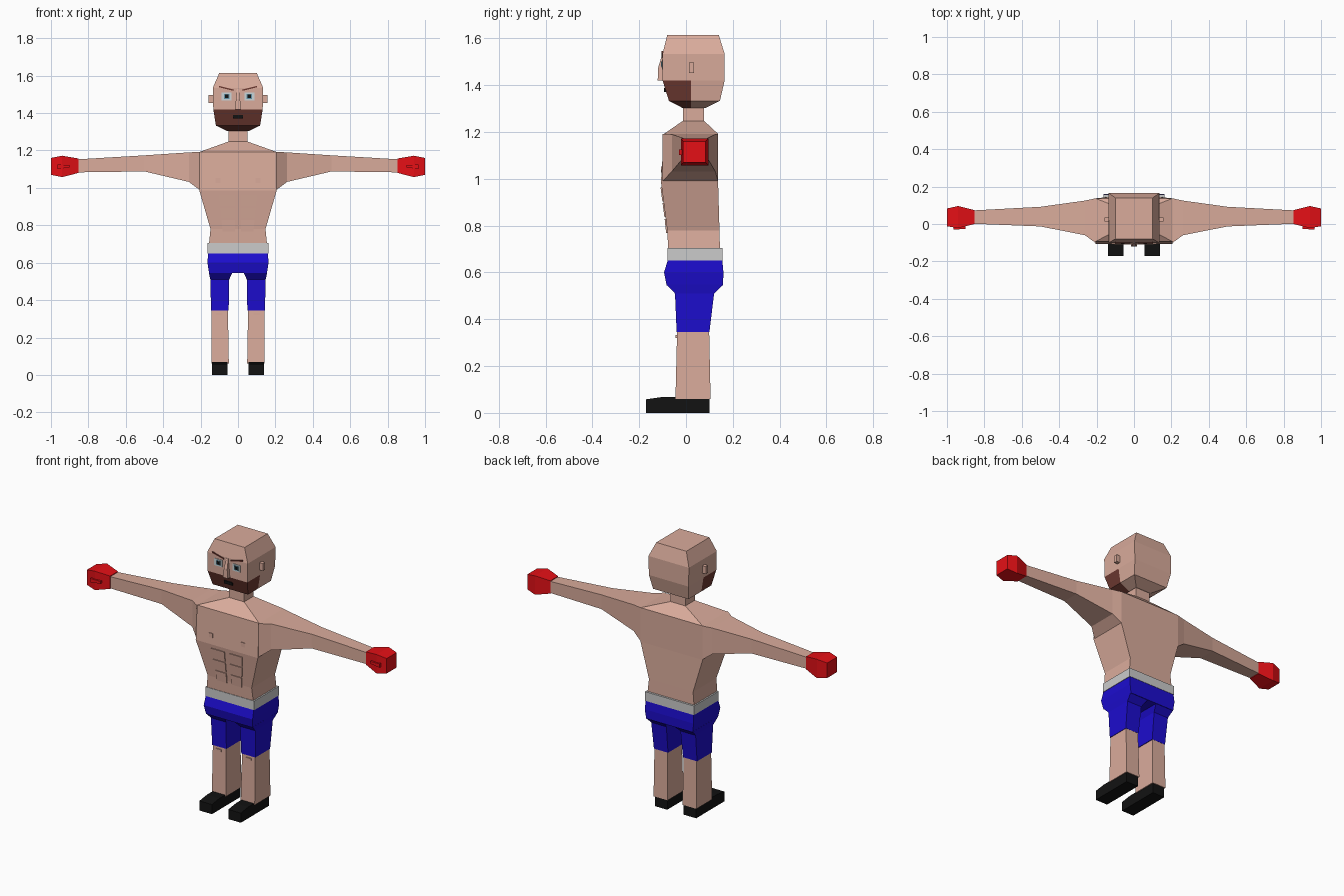
import bpy, bmesh, math
from mathutils import Matrix, Vector

if "Cube" in bpy.data.objects:
    bpy.data.objects.remove(bpy.data.objects["Cube"])


def mat(name, r, g, b):
    m = bpy.data.materials.new(name)
    m.diffuse_color = (r, g, b, 1)
    m.use_nodes = True
    m.node_tree.nodes["Principled BSDF"].inputs["Base Color"].default_value = m.diffuse_color
    return m


SKIN = mat("skin", 0.70, 0.41, 0.33)
BLUE = mat("shorts_blue", 0.012, 0.004, 0.62)
RED = mat("glove_red", 0.78, 0.005, 0.008)
BLACK = mat("black", 0.006, 0.006, 0.006)
BEARD = mat("beard_brown", 0.15, 0.04, 0.03)
EYE = mat("eye_white", 0.6, 0.66, 0.68)
IRIS = mat("iris_blue", 0.12, 0.3, 0.4)


def finish(name, bm, *mats):
    bmesh.ops.recalc_face_normals(bm, faces=bm.faces[:])
    me = bpy.data.meshes.new(name)
    bm.to_mesh(me)
    bm.free()
    for m in mats:
        if m:
            me.materials.append(m)
    ob = bpy.data.objects.new(name, me)
    bpy.context.collection.objects.link(ob)
    return ob


def loft_bm(rings, axis="z", s=1, caps=(True, True)):
    """Rectangular sections (t, a0, a1, b0, b1) joined along z (a=x, b=y) or x (a=y, b=z)."""
    bm = bmesh.new()
    loops = []
    for t, a0, a1, b0, b1 in rings:
        pts = [(a0, b0), (a1, b0), (a1, b1), (a0, b1)]
        co = [(a, b, t) if axis == "z" else (t, a, b) for a, b in pts]
        loops.append([bm.verts.new((x * s, y, z)) for x, y, z in co])
    for p, q in zip(loops, loops[1:]):
        for i in range(4):
            j = (i + 1) % 4
            bm.faces.new((p[i], p[j], q[j], q[i]))
    if caps[0]:
        bm.faces.new(loops[0])
    if caps[1]:
        bm.faces.new(loops[-1])
    return bm


def loft(name, rings, m=None, **kw):
    return finish(name, loft_bm(rings, **kw), m)


def box(name, c, size, m, tilt=0):
    bm = bmesh.new()
    bmesh.ops.create_cube(bm, size=1, matrix=Matrix.Translation(c)
                          @ Matrix.Rotation(tilt, 4, "Y") @ Matrix.Diagonal((*size, 1)))
    return finish(name, bm, m)


# Head, with the beard coloured on the lower front
bm = loft_bm([(1.303, -.055, .055, -.015, .085), (1.333, -.118, .118, -.073, .145),
              (1.42, -.132, .132, -.10, .165), (1.534, -.135, .135, -.10, .165),
              (1.615, -.10, .10, -.08, .14)])
bmesh.ops.bisect_plane(bm, geom=bm.verts[:] + bm.edges[:] + bm.faces[:],
                       plane_co=(0, .022, 0), plane_no=(0, 1, 0))
for f in bm.faces:
    c = f.calc_center_median()
    f.material_index = int(c.z < 1.42 and c.y < .022)
finish("head", bm, SKIN, BEARD)

# Nose wedge and mouth
loft("nose", [(1.42, -.016, .016, -.121, -.095), (1.475, -.011, .011, -.119, -.095),
              (1.53, -.006, .006, -.102, -.095)], SKIN)
box("mouth", (0, -.089, 1.38), (.054, .012, .018), BLACK)

# Neck and torso
loft("neck", [(1.235, -.05, .05, -.013, .077), (1.32, -.05, .05, -.013, .077)],
     SKIN, caps=(False, False))
loft("torso", [(.70, -.155, .155, -.076, .145), (.78, -.147, .147, -.08, .143),
               (.987, -.207, .207, -.107, .137), (1.192, -.207, .207, -.094, .137),
               (1.248, -.05, .05, -.013, .077)], SKIN)

# Waistband and hips
loft("waistband", [(.65, -.163, .163, -.079, .157), (.705, -.163, .163, -.079, .157)])
loft("shorts_hips", [(.545, -.155, .155, -.083, .158), (.60, -.163, .163, -.094, .16),
                     (.652, -.16, .16, -.078, .155)], BLUE)

for s, side in ((1, "left"), (-1, "right")):
    # Arm and glove
    loft(side + "_arm", [(.207, -.10, .137, .99, 1.192), (.262, -.06, .125, 1.032, 1.19),
                         (.50, -.013, .092, 1.088, 1.174), (.87, .002, .072, 1.083, 1.152)],
         SKIN, axis="x", s=s, caps=(False, True))
    loft(side + "_glove", [(.853, .0, .074, 1.08, 1.157), (.94, -.022, .096, 1.058, 1.172),
                           (1.0, -.012, .083, 1.07, 1.16)], RED, axis="x", s=s)
    loft(side + "_thumb", [(.90, -.026, .0, 1.108, 1.122), (.965, -.03, .0, 1.102, 1.125)],
         RED, axis="x", s=s)

    # Shorts leg, bare leg, knee and shoe
    loft(side + "_shorts_leg", [(.345, .05, .144, -.04, .10), (.51, .047, .148, -.047, .12),
                                (.548, .03, .156, -.083, .158)], BLUE, s=s)
    loft(side + "_leg", [(.06, .049, .143, -.045, .105), (.347, .054, .141, -.038, .099)],
         SKIN, s=s)
    box(side + "_knee", (s * .10, -.04, .326), (.035, .008, .012), SKIN)
    loft(side + "_shoe", [(-.17, .055, .138, 0, .058), (-.10, .055, .138, 0, .068),
                          (.10, .055, .138, 0, .068)], BLACK, axis="x")
    # the shoe runs along y: swap its x and y
    shoe = bpy.data.objects[side + "_shoe"].data
    for v in shoe.vertices:
        v.co = Vector((s * v.co.y, v.co.x, v.co.z))
    if s > 0:
        shoe.flip_normals()

    # Ear, eye and eyebrow
    box(side + "_ear", (s * .143, .024, 1.475), (.028, .022, .044), SKIN)
    box(side + "_eye", (s * .061, -.10, 1.489), (.052, .006, .042), EYE)
    box(side + "_iris", (s * .060, -.101, 1.489), (.028, .007, .028), IRIS)
    box(side + "_pupil", (s * .060, -.102, 1.489), (.017, .008, .019), BLACK)
    box(side + "_eyebrow", (s * .062, -.10, 1.532), (.08, .008, .007), BEARD,
        -s * math.radians(14))

    # Nipple and three abdominal plates per side
    box(side + "_nipple", (s * .107, -.104, 1.04), (.026, .006, .026), SKIN)
    for i in range(3):
        rings = []
        for z in (.768 + .068 * i, .828 + .068 * i):
            y = -.08 - max(z - .78, 0) * .13
            rings.append((z, .016, .082 + (z - .768) * .11, y - .005, y + .005))
        loft(f"{side}_abdominal_{i + 1}", rings, SKIN, s=s)
